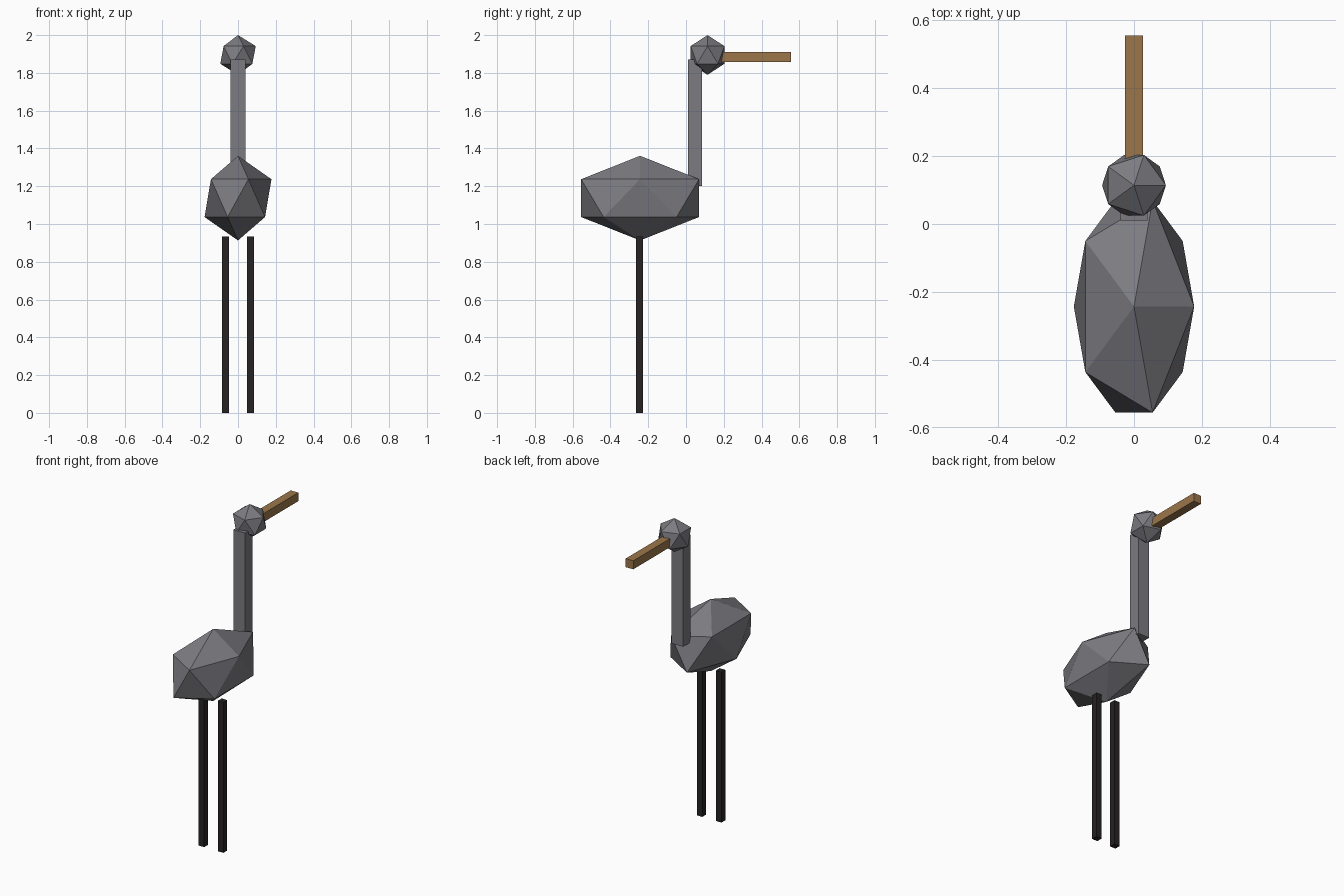
import bpy

if "Cube" in bpy.data.objects:
    bpy.data.objects.remove(bpy.data.objects["Cube"])


def material(name, rgb):
    m = bpy.data.materials.new(name)
    m.diffuse_color = (*rgb, 1)
    m.use_nodes = True
    m.node_tree.nodes["Principled BSDF"].inputs["Base Color"].default_value = m.diffuse_color
    return m


GREY = material("grey_feathers", (0.20, 0.20, 0.22))
BROWN = material("brown_beak", (0.33, 0.18, 0.07))
BLACK = material("black_legs", (0.02, 0.016, 0.018))


def finish(name, scale, mat):
    ob = bpy.context.object
    ob.name = name
    ob.scale = scale
    ob.data.materials.append(mat)
    bpy.ops.object.transform_apply(location=False, rotation=False, scale=True)
    return ob


def box(name, lo, hi, mat):
    centre = [(a + b) / 2 for a, b in zip(lo, hi)]
    bpy.ops.mesh.primitive_cube_add(size=1, location=centre)
    return finish(name, [b - a for a, b in zip(lo, hi)], mat)


def ico(name, centre, radii, mat):
    bpy.ops.mesh.primitive_ico_sphere_add(subdivisions=1, radius=1, location=centre)
    return finish(name, radii, mat)


# Faceted body and head
ico("body", (0, -0.243, 1.137), (0.198, 0.367, 0.224), GREY)
ico("head", (0, 0.114, 1.895), (0.105, 0.105, 0.105), GREY)

# Upright neck and straight beak pointing to +y
box("neck", (-0.04, 0.011, 1.20), (0.04, 0.085, 1.87), GREY)
box("beak", (-0.026, 0.155, 1.857), (0.026, 0.555, 1.91), BROWN)

# Pair of thin legs
for side, x in (("left", -0.066), ("right", 0.066)):
    box(side + "_leg", (x - 0.019, -0.265, 0), (x + 0.019, -0.227, 0.935), BLACK)
